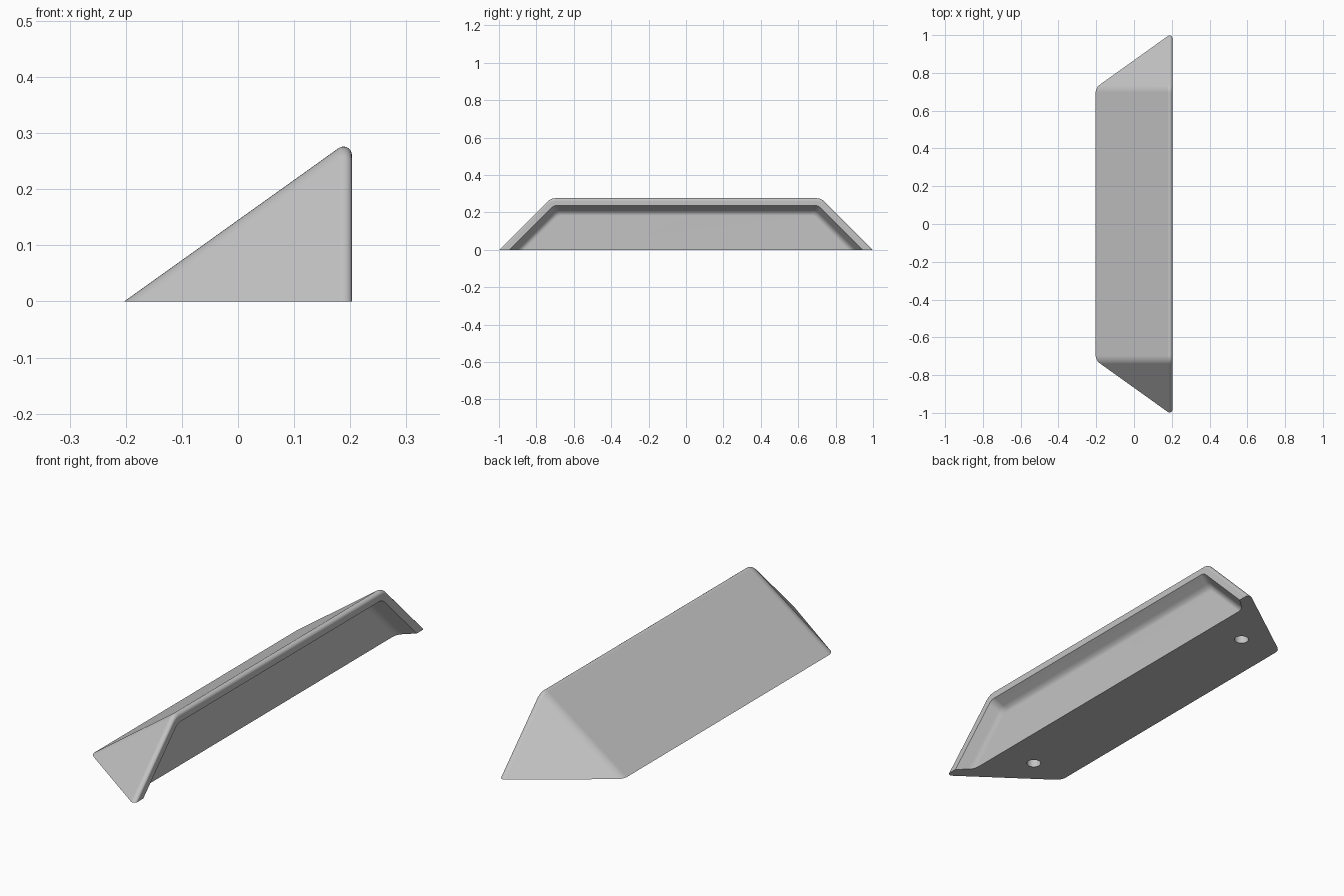
import bpy, bmesh
from math import sin, cos, tan, radians

cube = bpy.data.objects.get("Cube")
if cube:
    bpy.data.objects.remove(cube)

# Plain grey plastic
grey = bpy.data.materials.new("grey plastic")
grey.use_nodes = True
colour = (0.55, 0.55, 0.55, 1)
grey.diffuse_color = colour
grey.node_tree.nodes["Principled BSDF"].inputs["Base Color"].default_value = colour

BACK = 0.203        # x of the open face
CORNER = 0.722      # y where the slanted ends begin
BELOW = -0.15       # the sweep runs below the ground and is trimmed there


def arc(cx, cy, r, start, end, steps):
    angles = [radians(start + (end - start) * i / steps) for i in range(steps + 1)]
    return [(cx + r * cos(a), cy + r * sin(a)) for a in angles]


def trapezoid(x, top, corner, radius=0.06):
    """Trapezoid outline at one x, with rounded shoulders and 45 degree ends."""
    cy = corner - radius * tan(radians(22.5))
    half = [(corner + top - BELOW, BELOW)]
    half += arc(cy, top - radius, radius, 45, 90, 6)
    pts = half + [(-y, z) for y, z in reversed(half)]
    return [(x, y, z) for y, z in pts]


# Cross-section (x, top height): sloped skin, rounded rim, then the drafted pocket
outer = [(-0.27, -0.048)] + arc(BACK - 0.015, 0.261, 0.015, 125, 0, 8)
pocket = [(BACK, 0.238), (0.162, 0.212), (0.153, 0.205), (0.147, 0.196), (0.143, 0.184)]

bm = bmesh.new()
rings = [trapezoid(x, t, CORNER) for x, t in outer]
rings += [trapezoid(x, t, CORNER - 0.414 * (0.276 - t), 0.05) for x, t in pocket]
rings = [[bm.verts.new(p) for p in ring] for ring in rings]
for a, b in zip(rings, rings[1:]):
    for i in range(len(a) - 1):
        bm.faces.new((a[i], a[i + 1], b[i + 1], b[i]))
bm.faces.new(rings[-1])     # pocket floor

# Trim at the ground and close the underside
bmesh.ops.bisect_plane(bm, geom=bm.verts[:] + bm.edges[:] + bm.faces[:],
                       plane_co=(0, 0, 0), plane_no=(0, 0, 1), clear_inner=True)
rim = [e for e in bm.edges if e.is_boundary]
bmesh.ops.holes_fill(bm, edges=rim, sides=0)
bmesh.ops.recalc_face_normals(bm, faces=bm.faces[:])

mesh = bpy.data.meshes.new("wedge_body")
bm.to_mesh(mesh)
bm.free()
mesh.materials.append(grey)
body = bpy.data.objects.new("wedge_body", mesh)
bpy.context.collection.objects.link(body)

# Blind screw holes in the underside
for side in (-1, 1):
    bpy.ops.mesh.primitive_cylinder_add(vertices=32, radius=0.03, depth=0.12,
                                        location=(-0.02, side * 0.69, 0))
    cutter = bpy.context.object
    cutter.name = "screw_hole_cutter"
    cutter.hide_render = True
    cutter.data.materials.append(grey)
    cut = body.modifiers.new("screw_hole", "BOOLEAN")
    cut.operation = "DIFFERENCE"
    cut.solver = "EXACT"
    cut.object = cutter
    bpy.ops.object.select_all(action="DESELECT")
    body.select_set(True)
    bpy.context.view_layer.objects.active = body
    bpy.ops.object.modifier_apply(modifier=cut.name)
    bpy.data.objects.remove(cutter)

# Smooth the rounded parts, keep the flat faces crisp
bpy.ops.object.shade_smooth_by_angle(angle=radians(30))
weighted = body.modifiers.new("weighted_normals", "WEIGHTED_NORMAL")
weighted.keep_sharp = True
